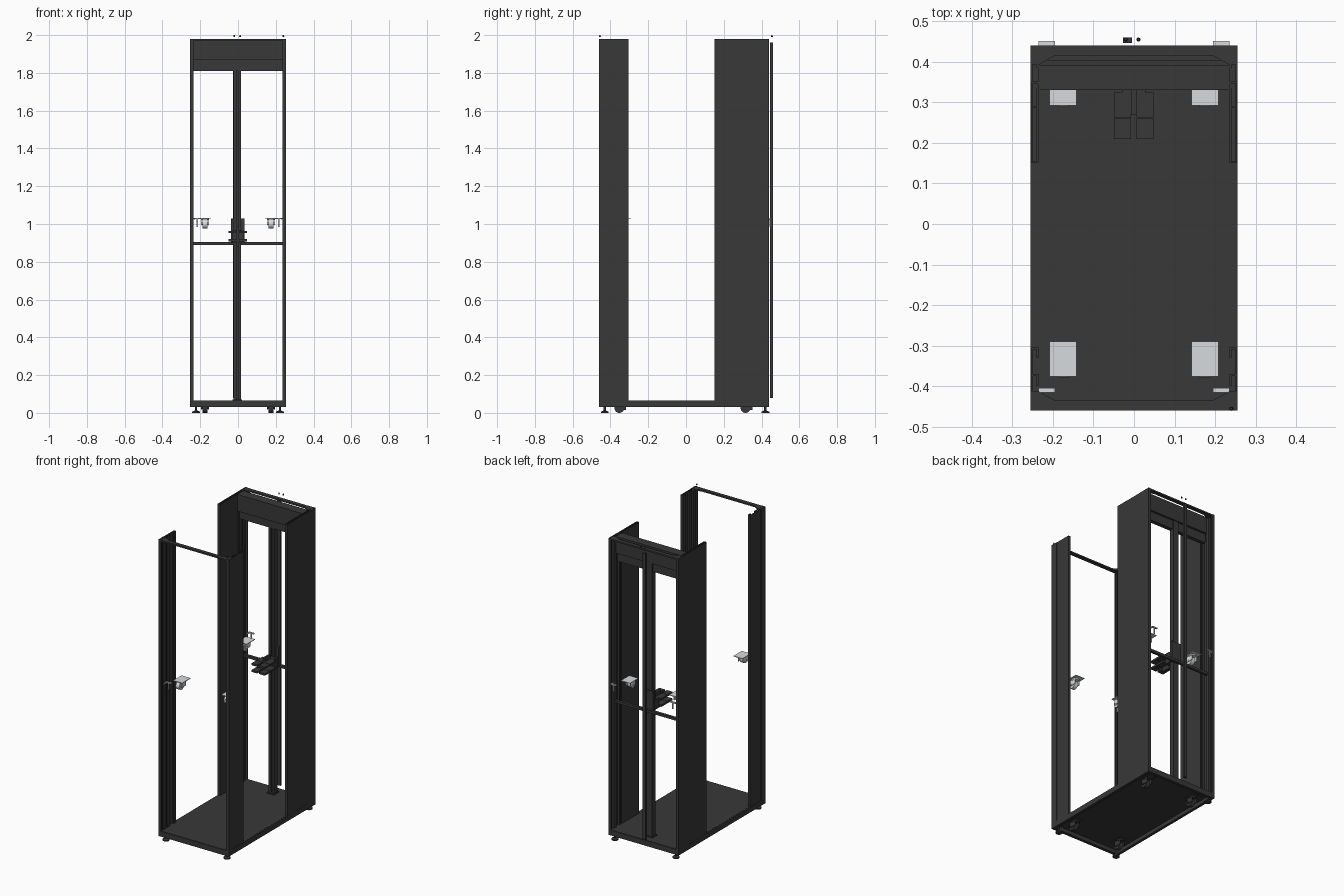
import bpy, bmesh
from mathutils import Matrix, Vector

if "Cube" in bpy.data.objects:
    bpy.data.objects.remove(bpy.data.objects["Cube"])


def material(name, c):
    m = bpy.data.materials.new(name)
    m.diffuse_color = (c[0], c[1], c[2], 1)
    m.use_nodes = True
    m.node_tree.nodes["Principled BSDF"].inputs["Base Color"].default_value = m.diffuse_color
    return m


DARK = material("dark_metal", (0.04, 0.04, 0.04))
LIGHT = material("light_metal", (0.68, 0.71, 0.73))


def finish(name, bm, mat, mirror=False, smooth=False):
    bmesh.ops.recalc_face_normals(bm, faces=bm.faces[:])
    me = bpy.data.meshes.new(name)
    bm.to_mesh(me)
    bm.free()
    ob = bpy.data.objects.new(name, me)
    bpy.context.collection.objects.link(ob)
    me.materials.append(mat)
    if mirror:
        ob.modifiers.new("mirror", "MIRROR").use_mirror_merge = False
    if smooth:
        bpy.ops.object.select_all(action="DESELECT")
        ob.select_set(True)
        bpy.context.view_layer.objects.active = ob
        bpy.ops.object.shade_smooth_by_angle()
    return ob


def add_box(bm, x0, x1, y0, y1, z0, z1):
    m = Matrix.Translation(((x0 + x1) / 2, (y0 + y1) / 2, (z0 + z1) / 2))
    m = m @ Matrix.Diagonal((x1 - x0, y1 - y0, z1 - z0, 1))
    bmesh.ops.create_cube(bm, size=1, matrix=m)


def add_cyl(bm, centre, r, h, axis="Z", r2=None, seg=24):
    m = Matrix.Translation(centre)
    if axis == "X":
        m = m @ Matrix.Rotation(1.570796, 4, "Y")
    bmesh.ops.create_cone(bm, cap_ends=True, segments=seg, radius1=r,
                          radius2=r if r2 is None else r2, depth=h, matrix=m)


def add_prism(bm, pts, z0, z1):
    f = bm.faces.new([bm.verts.new((x, y, z0)) for x, y in pts])
    ext = bmesh.ops.extrude_face_region(bm, geom=[f])
    verts = [v for v in ext["geom"] if isinstance(v, bmesh.types.BMVert)]
    bmesh.ops.translate(bm, verts=verts, vec=(0, 0, z1 - z0))


def boxes(name, items, mat=DARK, mirror=False):
    bm = bmesh.new()
    for b in items:
        add_box(bm, *b)
    return finish(name, bm, mat, mirror)


# base tray: floor plate with a rim, open underneath
boxes("base_tray", [
    (-.25, .25, -.455, .435, .055, .066),
    (-.255, -.237, -.46, .44, .03, .065), (.237, .255, -.46, .44, .03, .065),
    (-.237, .237, -.46, -.44, .03, .065), (-.237, .237, .42, .44, .03, .065)])

# side columns: folded sheet sections, mirrored left to right
Z0, Z1 = .065, 1.98
boxes("front_corner_post", [
    (.236, .255, -.46, -.454, .03, Z1), (.251, .255, -.46, -.415, .03, Z1),
    (.236, .255, -.419, -.413, .03, Z1), (.236, .240, -.44, -.413, Z0, Z1)], mirror=True)
boxes("front_side_panel", [
    (.249, .253, -.413, -.305, Z0, Z1), (.236, .253, -.375, -.37, Z0, Z1),
    (.236, .240, -.40, -.37, Z0, Z1), (.236, .253, -.309, -.305, Z0, Z1),
    (.236, .240, -.33, -.305, Z0, Z1)], mirror=True)
boxes("rear_side_panel", [
    (.250, .254, .15, .352, Z0, Z1), (.236, .254, .15, .154, Z0, Z1),
    (.236, .240, .15, .335, Z0, Z1), (.236, .254, .286, .29, Z0, Z1),
    (.236, .254, .346, .352, Z0, Z1)], mirror=True)
boxes("rear_corner_post", [
    (.251, .255, .352, .44, .03, Z1), (.236, .255, .434, .44, .03, Z1),
    (.236, .255, .405, .41, .03, Z1), (.236, .240, .385, .41, Z0, Z1)], mirror=True)

# top tie bars with gusseted ends, front and rear
for name, y, s in (("front_top_bar", -.46, 1), ("rear_top_bar", .44, -1)):
    bm = bmesh.new()
    add_prism(bm, [(-.25, y), (.25, y), (.25, y + s * .047), (.235, y + s * .047),
                   (.195, y + s * .025), (-.195, y + s * .025),
                   (-.235, y + s * .047), (-.25, y + s * .047)], 1.969, 1.979)
    finish(name, bm, DARK)

# header between the rear panels
boxes("header_upper", [(-.237, .237, .33, .336, 1.87, 1.978),
                       (-.237, .237, .33, .392, 1.972, 1.978),
                       (-.237, .237, .386, .392, 1.87, 1.978),
                       (-.237, .237, .33, .392, 1.868, 1.874)])
boxes("header_lower", [(-.237, .237, .352, .378, 1.81, 1.87)])

# inner mast channel and rear rod
boxes("mast", [(-.024, .016, .378, .386, .066, 1.87),
               (-.024, -.008, .352, .378, .066, 1.87),
               (.000, .016, .352, .378, .066, 1.87),
               (-.03, .022, .34, .392, .066, .072)])
boxes("rear_rod", [(-.027, -.005, .446, .46, .08, 1.96)])

# waist-height crossbar and its mast clamp
boxes("crossbar", [(-.238, .238, .386, .404, .890, .906)])
boxes("mast_clamp", [(-.036, .034, .372, .392, .90, 1.03),
                     (-.03, .028, .325, .372, .90, .965),
                     (-.008, .006, .27, .33, .88, .99)])
shelves = []
for z in (.908, .952):
    for x in (-.049, .006):
        shelves += [(x, x + .042, .21, .26, z, z + .012), (x, x + .042, .263, .325, z, z + .012)]
boxes("clamp_paddle", shelves)


# casters: fixed dark ones under the base, loose light ones at mid height
def caster(name, x, y, z, mat):
    bm = bmesh.new()
    add_box(bm, x - .033, x + .033, y - .043, y + .043, z + .054, z + .058)
    add_cyl(bm, Vector((x, y, z + .05)), .022, .009)
    for s in (-1, 1):
        cx = x + s * .017
        add_box(bm, cx - .002, cx + .002, y - .032, y + .016, z + .016, z + .05)
    add_cyl(bm, Vector((x, y - .02, z + .026)), .026, .026, "X", seg=32)
    add_cyl(bm, Vector((x, y - .02, z + .026)), .006, .042, "X", seg=12)
    finish(name, bm, mat, smooth=True)


for x in (-.175, .175):
    for y in (-.333, .335):
        caster("base_caster", x, y, 0, DARK)
        caster("spare_caster", x, y, .975, LIGHT)

# levelling feet under the corners
for y in (-.43, .42):
    bm = bmesh.new()
    add_cyl(bm, Vector((.222, y, .004)), .021, .008)
    add_cyl(bm, Vector((.222, y, .009)), .02, .006, r2=.008)
    add_cyl(bm, Vector((.222, y, .032)), .006, .05, seg=12)
    finish("levelling_foot", bm, DARK, mirror=True, smooth=True)

# loose light brackets: top plate with a hanging stem and side tab
for y in (-.41, .445):
    boxes("spare_bracket", [(.195, .235, y - .006, y + .006, 1.026, 1.032),
                            (.212, .220, y - .003, y + .003, .985, 1.028),
                            (.230, .234, y - .03, y, 1.022, 1.03)], LIGHT, mirror=True)

# tiny loose fasteners above the frame
for x, y in ((-.02, .455), (.011, .455), (.24, -.456)):
    bm = bmesh.new()
    add_cyl(bm, Vector((x, y, 1.9955)), .005, .009, r2=.003, seg=12)
    finish("fastener", bm, DARK)
